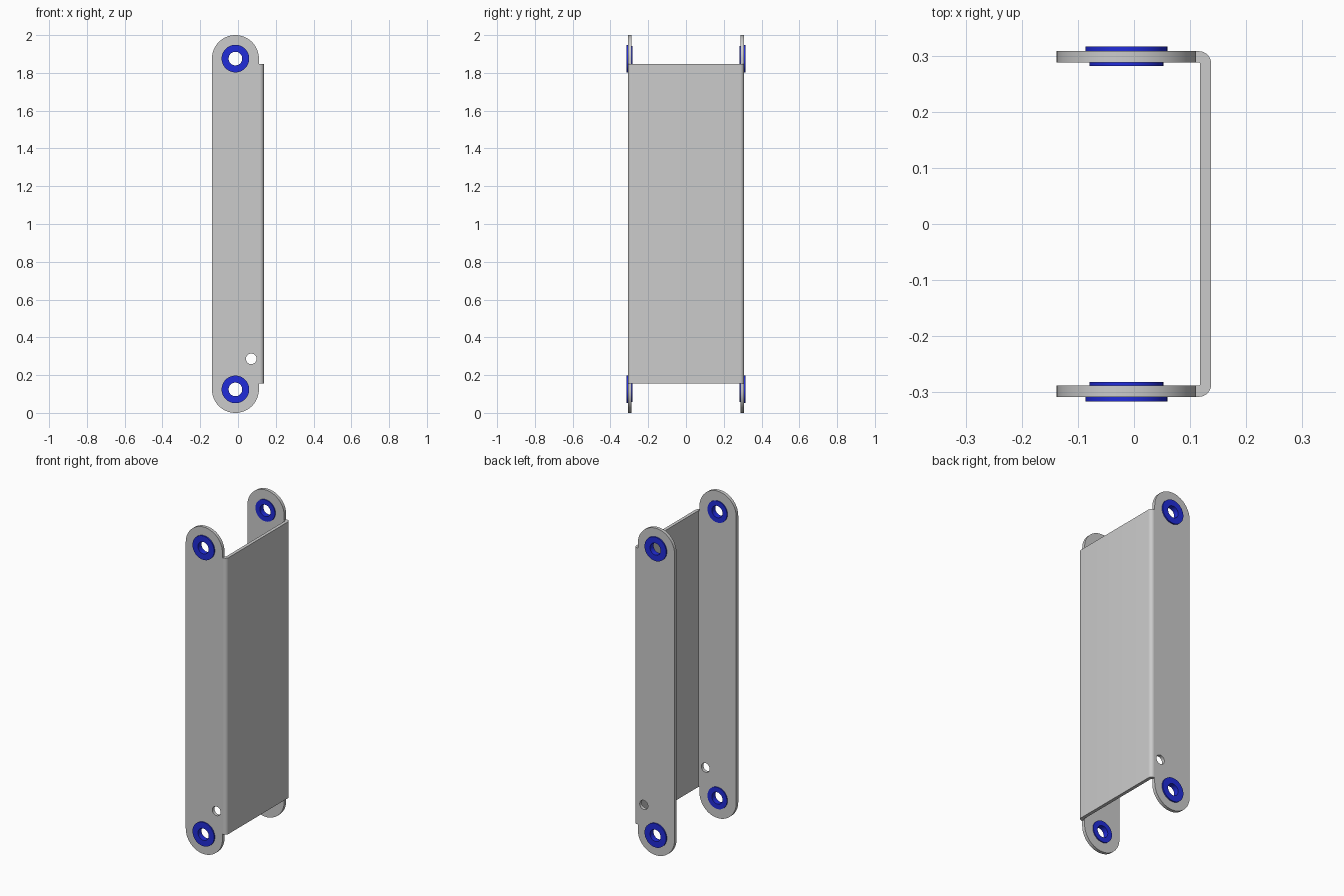
import bpy, bmesh
from math import sin, cos, pi, radians
from mathutils import Vector

if "Cube" in bpy.data.objects:
    bpy.data.objects.remove(bpy.data.objects["Cube"])

CX, R = -0.0137, 0.1243            # side plate centre line and end radius
Z_LOW, Z_HIGH = R, 2 - R           # pivot heights
WEB_LOW, WEB_HIGH = 0.156, 1.846   # web height range
Y_IN, Y_OUT = 0.288, 0.308         # side plate thickness range
X_BEND, X_OUT = 0.1155, 0.1375     # bend start and web outer face

blue = bpy.data.materials.new("bushing_blue")
blue.diffuse_color = (0.015, 0.025, 0.7, 1)
blue.use_nodes = True
blue.node_tree.nodes["Principled BSDF"].inputs["Base Color"].default_value = blue.diffuse_color


def arc(cx, cy, r, a0, a1, n):
    return [(cx + r * cos(radians(a0 + (a1 - a0) * i / n)),
             cy + r * sin(radians(a0 + (a1 - a0) * i / n))) for i in range(n + 1)]


def circle(cx, cy, r, n=40):
    return arc(cx, cy, r, 0, 360, n)[:-1]


def finish(bm, name, mat=None):
    bmesh.ops.recalc_face_normals(bm, faces=bm.faces)
    me = bpy.data.meshes.new(name)
    bm.to_mesh(me)
    bm.free()
    ob = bpy.data.objects.new(name, me)
    bpy.context.collection.objects.link(ob)
    if mat:
        me.materials.append(mat)
    bpy.ops.object.select_all(action='DESELECT')
    ob.select_set(True)
    bpy.context.view_layer.objects.active = ob
    bpy.ops.object.shade_smooth_by_angle(angle=radians(30))
    return ob


def extrude_loops(name, loops, to3d, offset):
    """Fill an outline (with optional holes) and give it thickness."""
    bm = bmesh.new()
    edges = []
    for loop in loops:
        vs = [bm.verts.new(to3d(*p)) for p in loop]
        edges += [bm.edges.new((vs[i - 1], vs[i])) for i in range(len(vs))]
    bmesh.ops.triangle_fill(bm, edges=edges, use_beauty=True, use_dissolve=False,
                            normal=Vector(offset).normalized())
    ext = bmesh.ops.extrude_face_region(bm, geom=bm.faces[:], use_keep_orig=True)
    verts = [g for g in ext["geom"] if isinstance(g, bmesh.types.BMVert)]
    bmesh.ops.translate(bm, verts=verts, vec=offset)
    return finish(bm, name)


def bushing(name, z, side):
    # Lathed profile: narrow inner flange, sleeve, wide outer flange
    prof = [(0.036, 0.282), (0.066, 0.282), (0.066, Y_IN), (0.05, Y_IN),
            (0.05, Y_OUT), (0.073, Y_OUT), (0.073, 0.316), (0.036, 0.316)]
    n = 48
    bm = bmesh.new()
    rings = [[bm.verts.new((CX + r * cos(2 * pi * i / n), side * y,
                            z + r * sin(2 * pi * i / n))) for i in range(n)]
             for r, y in prof]
    for k in range(len(rings)):
        a, b = rings[k - 1], rings[k]
        for i in range(n):
            bm.faces.new((a[i - 1], a[i], b[i], b[i - 1]))
    finish(bm, name, blue)


# Side plates: rounded ends, a tab reaching the bend, pivot holes and a small hole
outline = (arc(CX, Z_LOW, R, 180, 360, 32)
           + [(CX + R, WEB_LOW), (X_BEND, WEB_LOW), (X_BEND, WEB_HIGH), (CX + R, WEB_HIGH)]
           + arc(CX, Z_HIGH, R, 0, 180, 32))
holes = [circle(CX, Z_LOW, 0.05, 48), circle(CX, Z_HIGH, 0.05, 48),
         circle(0.07, 0.286, 0.028)]
for side, label in ((-1, "front"), (1, "back")):
    extrude_loops(label + "_side_plate", [outline] + holes,
                  lambda x, z: (x, side * Y_IN, z), (0, side * (Y_OUT - Y_IN), 0))
    bushing(label + "_lower_bushing", Z_LOW, side)
    bushing(label + "_upper_bushing", Z_HIGH, side)

# Web with its two bends, joining the plates
yc = Y_OUT - 0.022
outer = arc(X_BEND, -yc, 0.022, -90, 0, 8) + arc(X_BEND, yc, 0.022, 0, 90, 8)
inner = arc(X_BEND, yc, 0.002, 90, 0, 3) + arc(X_BEND, -yc, 0.002, 0, -90, 3)
extrude_loops("web_panel", [outer + inner],
              lambda x, y: (x, y, WEB_LOW), (0, 0, WEB_HIGH - WEB_LOW))
